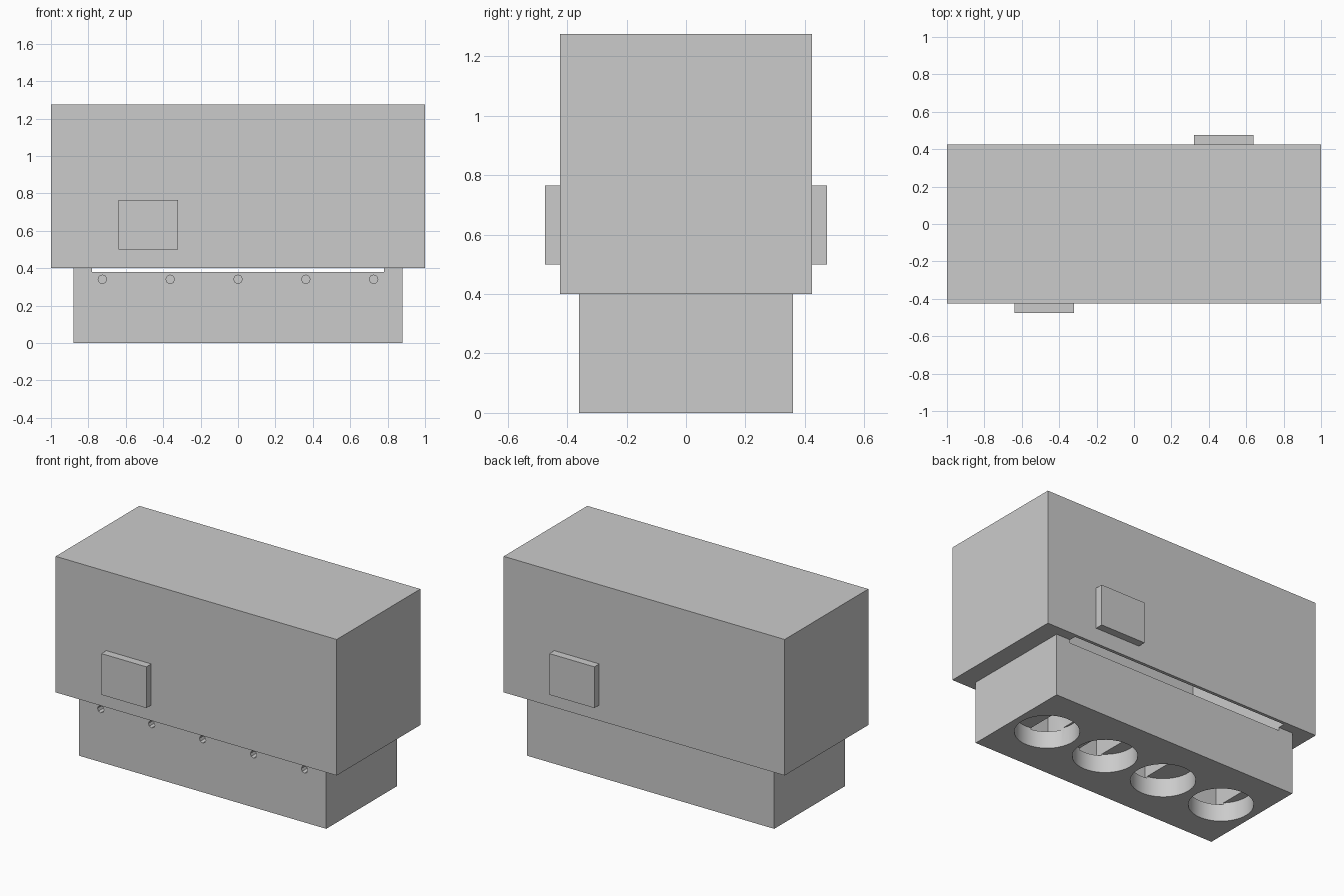
import bpy

old = bpy.data.objects.get("Cube")
if old:
    bpy.data.objects.remove(old, do_unlink=True)

grey = bpy.data.materials.new("plain_grey")
grey.use_nodes = True
grey.diffuse_color = (0.6, 0.6, 0.6, 1)
grey.node_tree.nodes["Principled BSDF"].inputs["Base Color"].default_value = (0.6, 0.6, 0.6, 1)


def box(name, x, y, z):
    """Box from (low, high) ranges on each axis."""
    spans = (x, y, z)
    bpy.ops.mesh.primitive_cube_add(size=1, location=[(a + b) / 2 for a, b in spans])
    ob = bpy.context.object
    ob.name = name
    ob.scale = [b - a for a, b in spans]
    bpy.ops.object.transform_apply(location=False, rotation=False, scale=True)
    ob.data.materials.append(grey)
    return ob


def cylinder(name, radius, depth, location, sides, rotation=(0, 0, 0)):
    bpy.ops.mesh.primitive_cylinder_add(vertices=sides, radius=radius, depth=depth,
                                        location=location, rotation=rotation)
    ob = bpy.context.object
    ob.name = name
    ob.data.materials.append(grey)
    return ob


def cut(target, cutter):
    """Subtract the cutter, bake the result and drop the cutter."""
    mod = target.modifiers.new("cut", "BOOLEAN")
    mod.operation = "DIFFERENCE"
    mod.solver = "EXACT"
    mod.object = cutter
    cutter.hide_render = True
    bpy.context.view_layer.objects.active = target
    bpy.ops.object.modifier_apply(modifier=mod.name)
    bpy.data.objects.remove(cutter, do_unlink=True)


# Upper housing, hollow and open below
housing = box("upper_housing", (-1, 1), (-0.425, 0.425), (0.4, 1.275))
cut(housing, box("housing_cavity", (-0.78, 0.78), (-0.405, 0.405), (0.3, 1.17)))

# Lower block with a shallow recess along its top
block = box("lower_block", (-0.88, 0.88), (-0.36, 0.36), (0, 0.4))
cut(block, box("top_recess", (-0.78, 0.78), (-0.5, 0.5), (0.38, 0.5)))

# Chambers between the inner webs, open to the recess
pitch = 0.3625
for i in range(4):
    right = -0.473 + i * pitch
    left = -0.78 if i == 0 else right - 0.14
    cut(block, box("chamber", (left, right), (-0.2, 0.2), (0.11, 0.45)))

# Four round bores in the underside
for i in range(4):
    cut(block, cylinder("bore", 0.1875, 0.24, ((i - 1.5) * 0.433, 0, 0), 48))

# Five small holes along the front
for i in range(-2, 3):
    cut(block, cylinder("front_hole", 0.023, 0.2, (i * pitch, -0.36, 0.34), 8, (1.5708, 0, 0)))

# Raised plates, one on each long side
for side, name in ((-1, "front_plate"), (1, "back_plate")):
    x = sorted((side * 0.32, side * 0.64))
    y = sorted((side * 0.425, side * 0.475))
    box(name, x, y, (0.5, 0.765))

# Smooth bore walls with sharp rims
bpy.ops.object.select_all(action="DESELECT")
block.select_set(True)
bpy.context.view_layer.objects.active = block
bpy.ops.object.shade_smooth_by_angle(angle=0.5)
